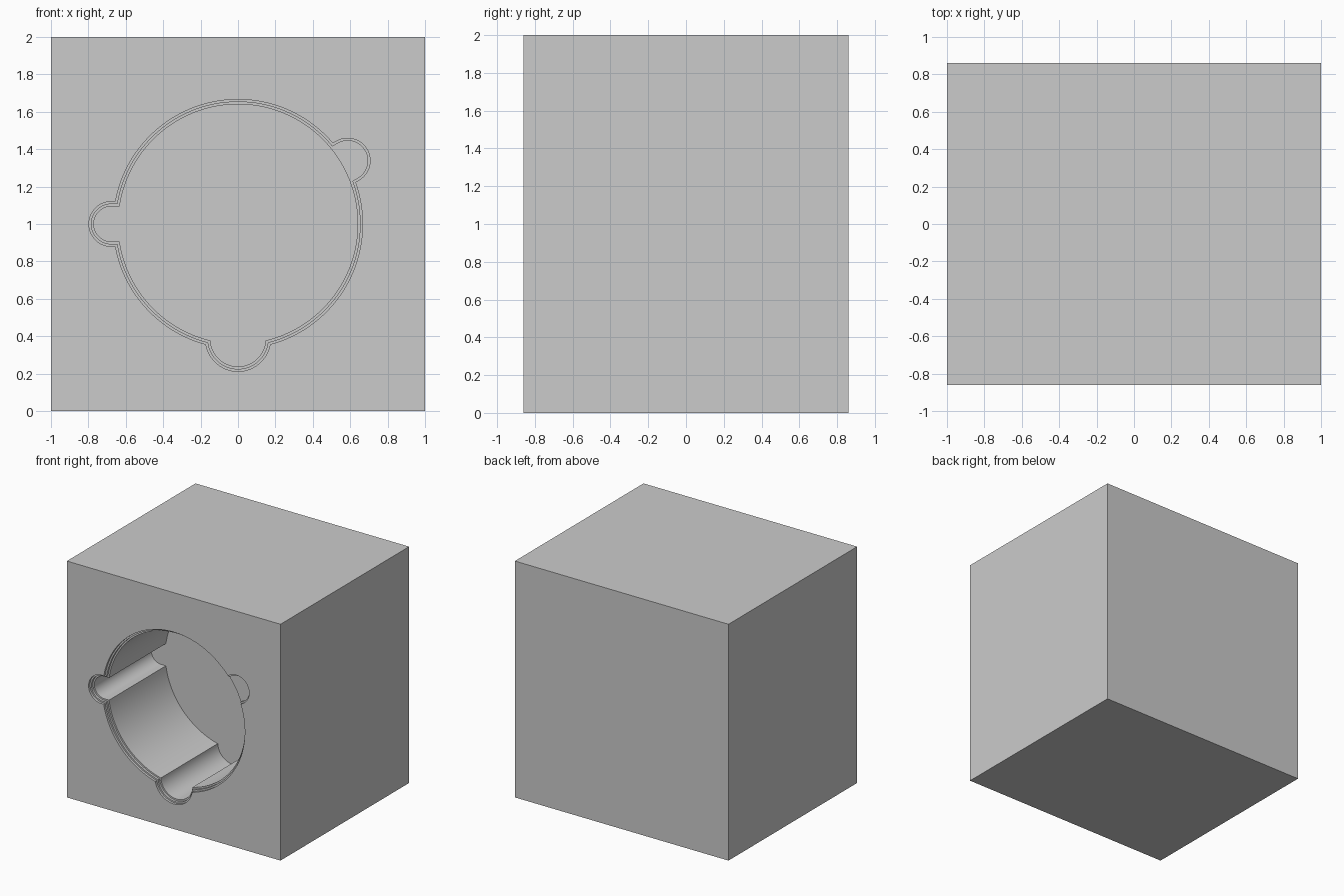
import bpy
import bmesh
from math import cos, sin, pi, radians

if "Cube" in bpy.data.objects:
    bpy.data.objects.remove(bpy.data.objects["Cube"])

FRONT = -0.86
AXIS_Z = 1.0

grey = bpy.data.materials.new("light grey")
grey.use_nodes = True
colour = (0.6, 0.6, 0.6, 1)
grey.diffuse_color = colour
grey.node_tree.nodes["Principled BSDF"].inputs["Base Color"].default_value = colour


def prism(name, outline, y0, y1):
    """Extrude a closed (x, z) outline from y0 to y1."""
    bm = bmesh.new()
    face = bm.faces.new([bm.verts.new((x, y0, z)) for x, z in outline])
    ext = bmesh.ops.extrude_face_region(bm, geom=[face])
    verts = [v for v in ext["geom"] if isinstance(v, bmesh.types.BMVert)]
    bmesh.ops.translate(bm, verts=verts, vec=(0, y1 - y0, 0))
    bmesh.ops.recalc_face_normals(bm, faces=bm.faces)
    mesh = bpy.data.meshes.new(name)
    bm.to_mesh(mesh)
    bm.free()
    mesh.materials.append(grey)
    obj = bpy.data.objects.new(name, mesh)
    bpy.context.collection.objects.link(obj)
    return obj


def circle(radius, steps=128):
    return [(radius * cos(2 * pi * i / steps), AXIS_Z + radius * sin(2 * pi * i / steps))
            for i in range(steps)]


def slot(angle, reach, radius, steps=32):
    """Round-ended slot running outwards from the bore axis."""
    a = radians(angle)
    pts = [(0.4, -radius)]
    pts += [(reach + radius * cos(t), radius * sin(t))
            for t in (-pi / 2 + pi * i / steps for i in range(steps + 1))]
    pts += [(0.4, radius)]
    return [(u * cos(a) - v * sin(a), AXIS_Z + u * sin(a) + v * cos(a)) for u, v in pts]


def boolean(target, cutter, operation):
    mod = target.modifiers.new("cut", "BOOLEAN")
    mod.operation = operation
    mod.solver = "EXACT"
    mod.object = cutter
    bpy.context.view_layer.objects.active = target
    bpy.ops.object.modifier_apply(modifier=mod.name)
    bpy.data.objects.remove(cutter)


# Solid block
block = prism("block", [(-1, 0), (1, 0), (1, 2), (-1, 2)], FRONT, -FRONT)

# Bore with side and bottom slots; two rim ledges also take in a shallow notch
SIDE, BOTTOM, NOTCH = (180, 0.677, 0.094), (270, 0.614, 0.148), (30, 0.677, 0.094)
levels = [
    (0.026, 0.02, [SIDE, BOTTOM, NOTCH]),
    (0.013, 0.04, [SIDE, BOTTOM, NOTCH]),
    (0.0, 0.8, [SIDE, BOTTOM]),
]
for grow, depth, slots in levels:
    span = (FRONT - 0.1, FRONT + depth)
    cutter = prism("bore_cutter", circle(0.64 + grow), *span)
    for angle, reach, radius in slots:
        boolean(cutter, prism("slot_cutter", slot(angle, reach, radius + grow), *span), "UNION")
    boolean(block, cutter, "DIFFERENCE")

# Smooth curved walls, keep edges sharp
bpy.ops.object.select_all(action="DESELECT")
block.select_set(True)
bpy.context.view_layer.objects.active = block
bpy.ops.object.shade_smooth_by_angle(angle=radians(25))
